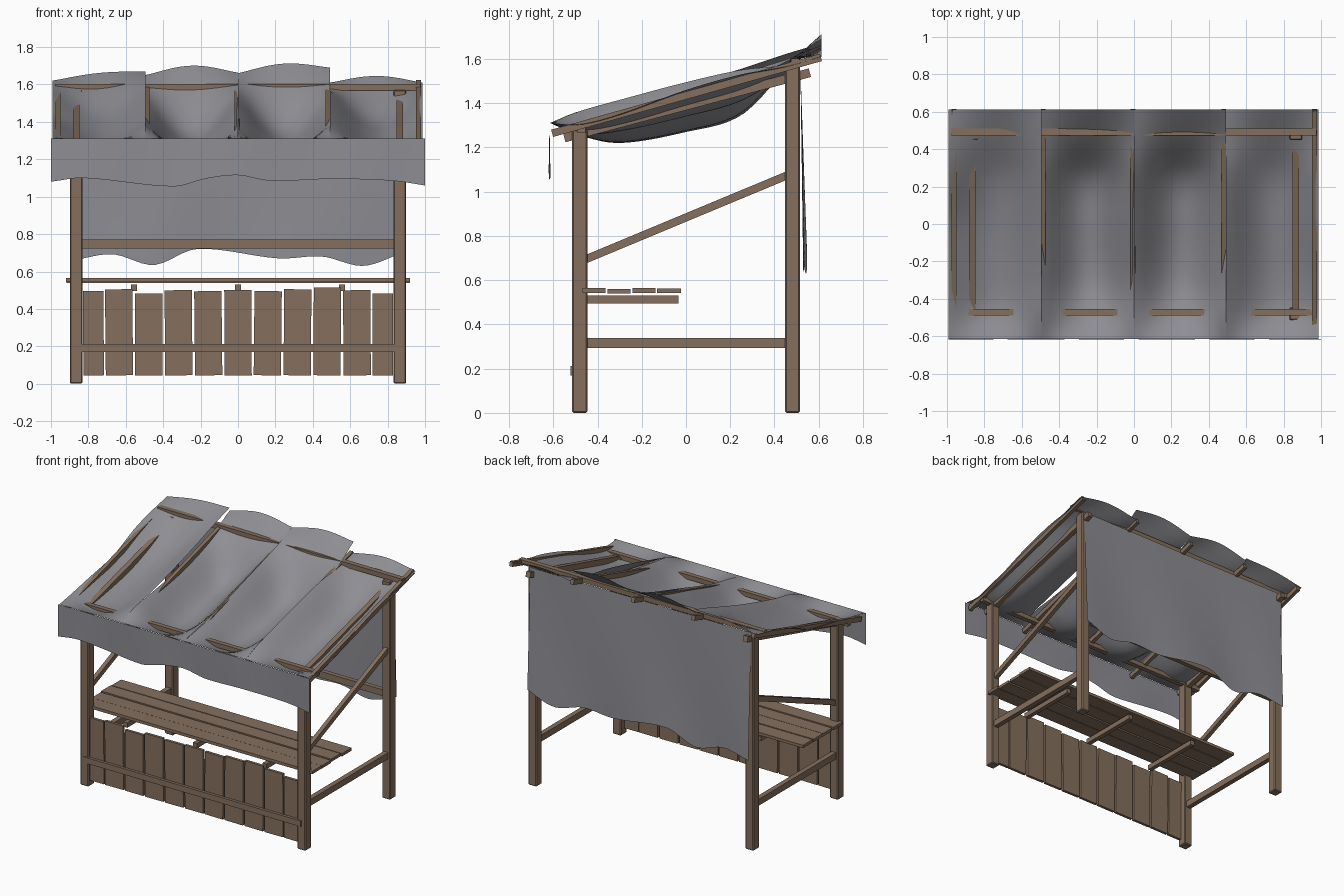
import bpy, bmesh, math, random
from mathutils import Vector, Matrix

if "Cube" in bpy.data.objects:
    bpy.data.objects.remove(bpy.data.objects["Cube"])

random.seed(4)


def material(name, rgb):
    m = bpy.data.materials.new(name)
    m.diffuse_color = (*rgb, 1)
    m.use_nodes = True
    m.node_tree.nodes["Principled BSDF"].inputs["Base Color"].default_value = m.diffuse_color
    return m


WOOD = material("weathered wood", (0.235, 0.16, 0.113))
CLOTH = material("grey canvas", (0.27, 0.27, 0.295))


def finish(name, bm, mat):
    me = bpy.data.meshes.new(name)
    bm.to_mesh(me)
    bm.free()
    ob = bpy.data.objects.new(name, me)
    bpy.context.collection.objects.link(ob)
    me.materials.append(mat)
    return ob


def box(name, x0, x1, y0, y1, z0, z1, bevel=0.0, rot=0.0):
    bm = bmesh.new()
    bmesh.ops.create_cube(bm, size=1)
    bm.transform(Matrix.Rotation(rot, 4, 'Y') @ Matrix.Diagonal((x1 - x0, y1 - y0, z1 - z0, 1)))
    bm.transform(Matrix.Translation(((x0 + x1) / 2, (y0 + y1) / 2, (z0 + z1) / 2)))
    if bevel:
        bmesh.ops.bevel(bm, geom=bm.edges[:], offset=bevel, segments=1, affect='EDGES')
    return finish(name, bm, WOOD)


def sloped_bar(name, x, a, b, w, t):
    """Bar in the side plane from a=(y,z) to b=(y,z)."""
    dy, dz = b[0] - a[0], b[1] - a[1]
    bm = bmesh.new()
    bmesh.ops.create_cube(bm, size=1)
    bm.transform(Matrix.Translation((x, (a[0] + b[0]) / 2, (a[1] + b[1]) / 2))
                 @ Matrix.Rotation(math.atan2(dz, dy), 4, 'X')
                 @ Matrix.Diagonal((w, math.hypot(dy, dz), t, 1)))
    return finish(name, bm, WOOD)


def interp(pts, v):
    """Smooth curve through (position, value) points."""
    if v <= pts[0][0]:
        return pts[0][1]
    for i in range(len(pts) - 1):
        (a, p), (b, q) = pts[i], pts[i + 1]
        if v <= b:
            def slope(k):
                lo, hi = pts[max(k - 1, 0)], pts[min(k + 1, len(pts) - 1)]
                return (hi[1] - lo[1]) / (hi[0] - lo[0])
            t, h = (v - a) / (b - a), b - a
            return ((2*t**3 - 3*t*t + 1) * p + (t**3 - 2*t*t + t) * h * slope(i)
                    + (3*t*t - 2*t**3) * q + (t**3 - t*t) * h * slope(i + 1))
    return pts[-1][1]


def sheet(name, nu, nv, fn):
    """Open cloth surface from fn(u, v) with u, v in 0..1."""
    bm = bmesh.new()
    g = [[bm.verts.new(fn(i / nu, j / nv)) for j in range(nv + 1)] for i in range(nu + 1)]
    for i in range(nu):
        for j in range(nv):
            f = bm.faces.new((g[i][j], g[i + 1][j], g[i + 1][j + 1], g[i][j + 1]))
            f.smooth = True
    return finish(name, bm, CLOTH)


# Posts, side rails, braces and lower rafters on both sides
for s, side in ((-1, "left"), (1, "right")):
    x = s * 0.865
    box(f"front_post_{side}", x - .033, x + .033, -.515, -.446, 0, 1.28, .006)
    box(f"back_post_{side}", x - .033, x + .033, .448, .515, 0, 1.57, .006)
    box(f"side_rail_{side}", x - .018, x + .018, -.45, .455, .293, .339)
    sloped_bar(f"side_brace_{side}", x, (-.455, .694), (.46, 1.075), .03, .036)
    sloped_bar(f"lower_rafter_{side}", x, (-.55, 1.243), (.56, 1.538), .036, .04)

# Long beams and back rail
box("front_beam", -.97, .97, -.49, -.455, 1.265, 1.298)
box("back_beam", -.975, .975, .474, .51, 1.568, 1.602)
box("back_rail", -.84, .84, .465, .498, .724, .77)

# Upper rafters carrying the canvas
for i, x in enumerate((-.962, -.485, -.005, .48, .965)):
    sloped_bar(f"upper_rafter_{i + 1}", x, (-.605, 1.264), (.61, 1.607), .026, .034)

# Counter planks on short supports
for i, x in enumerate((-.555, 0, .555)):
    box(f"counter_support_{i + 1}", x - .016, x + .016, -.49, -.035, .495, .531)
for i, (a, b, z) in enumerate(((-.468, -.363, .543), (-.355, -.252, .539),
                               (-.243, -.138, .543), (-.13, -.022, .542))):
    box(f"counter_plank_{i + 1}", -.92 + .004 * (i % 2), .92 - .004 * (i % 3),
        a, b, z, z + .021)

# Front boards with uneven tops and a nailed rail
tops = (.495, .505, .482, .50, .495, .50, .495, .505, .515, .50, .482)
for i, top in enumerate(tops):
    x = -.795 + i * .159
    w = .055 if i in (0, 10) else .073
    x += {0: .022, 10: -.022}.get(i, 0)
    box(f"front_board_{i + 1}", x - w, x + w, -.502, -.482, .045, top,
        rot=random.uniform(-.012, .012))
box("front_board_rail", -.865, .865, -.522, -.502, .17, .212)

# Canvas roof panels: offsets from the rafter plane at left edge, middle, right edge
YS = (-.615, -.48, -.3, 0, .25, .45, .61)
PANELS = (
    (-.992, -.495, (.035, .02, .005, -.02, .012, .01, -.003),
     (.035, -.04, -.075, -.095, -.08, -.015, .038),
     (.035, .05, .035, .03, .035, .045, .047)),
    (-.495, 0, (.035, .05, .03, -.008, -.012, -.005, .027),
     (.035, -.06, -.145, -.18, -.175, -.03, .077),
     (.035, .025, .01, .01, .005, .01, .04)),
    (0, .492, (.035, .02, .004, .012, .015, .02, .037),
     (.035, -.06, -.14, -.175, -.165, -.015, .088),
     (.035, .05, .025, -.01, -.01, .01, .067)),
    (.492, .987, (.035, .05, .05, .045, .03, -.005, -.013),
     (.035, -.05, -.09, -.11, -.11, -.045, .022),
     (.035, -.01, -.015, .01, .01, -.012, -.013)),
)
for n, (xa, xb, left, mid, right) in enumerate(PANELS):
    L, M, R = (list(zip(YS, c)) for c in (left, mid, right))

    def roof(u, v, xa=xa, xb=xb, L=L, M=M, R=R):
        y = -.615 + 1.228 * v
        l, m, r = interp(L, y), interp(M, y), interp(R, y)
        off = l + (r - l) * u + (m - (l + r) / 2) * math.sin(math.pi * u) ** 1.2
        return (xa + (xb - xa) * u, y, 1.45 + .283 * y + off)
    sheet(f"canvas_roof_panel_{n + 1}", 16, 32, roof)

# Front valance with a ragged lower edge
HEM = ((-1, 1.08), (-.83, 1.1), (-.34, 1.055), (-.17, 1.097), (0, 1.115), (.17, 1.085),
       (.5, 1.095), (.83, 1.085), (1, 1.06))


def valance(u, v):
    x = -1 + 2 * u
    z = 1.31 + (interp(HEM, x) - 1.31) * v
    return (x, -.617 + .004 * v * math.sin(9 * x), z)


sheet("front_valance", 48, 4, valance)

# Back curtain with a ragged lower edge
BACK_HEM = ((-.88, .66), (-.67, .692), (-.45, .635), (-.22, .72), (.22, .67), (.45, .68),
            (.67, .63), (.88, .70))


def curtain(u, v):
    x = -.88 + 1.76 * u
    z = 1.57 + (interp(BACK_HEM, x) - 1.57) * v
    return (x, .517 + .022 * v + .009 * v * math.sin(7 * x + 2 * v), z)


sheet("back_curtain", 48, 12, curtain)
